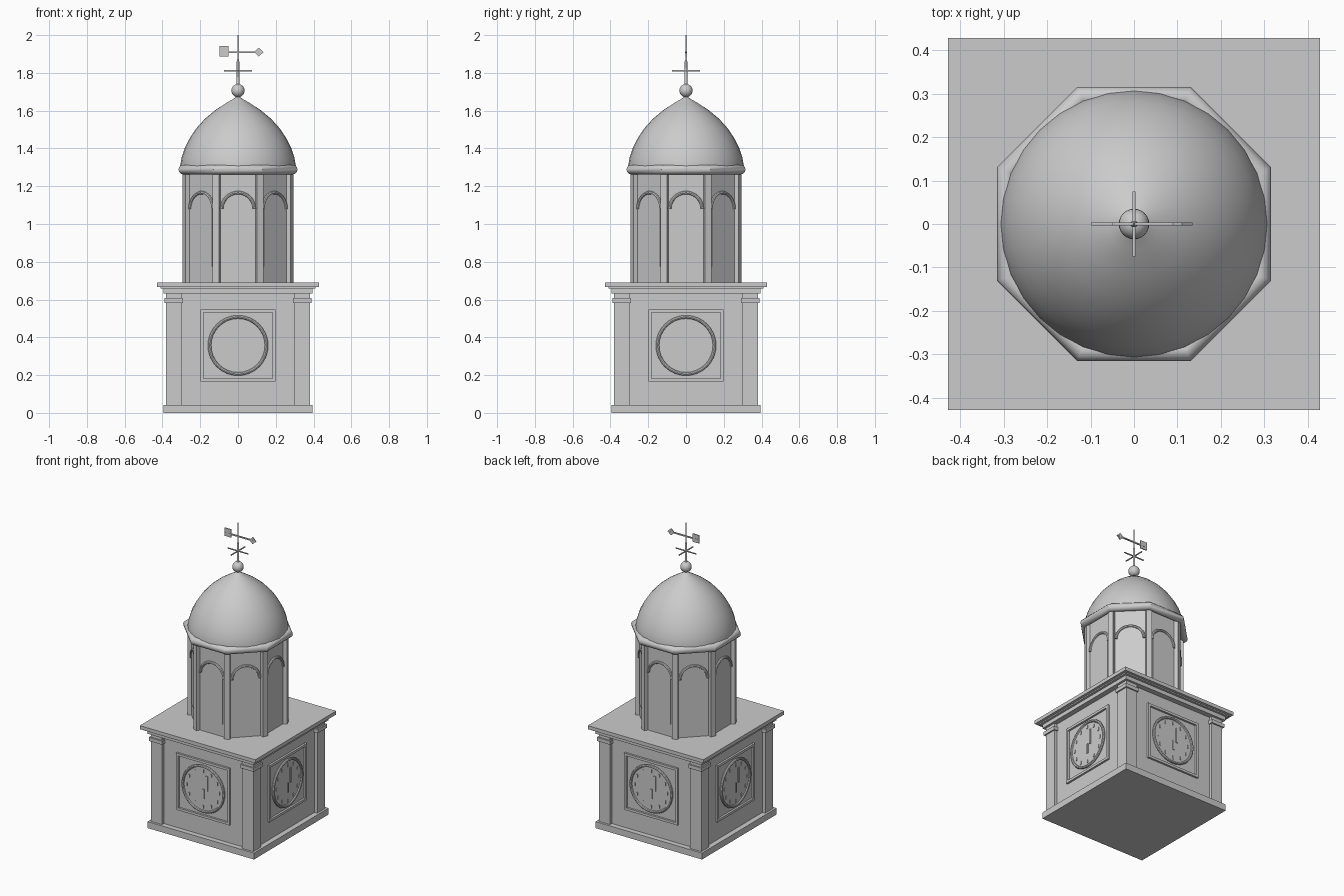
import bpy, bmesh
from math import pi, sin, cos, radians
from mathutils import Matrix, Vector

if "Cube" in bpy.data.objects:
    bpy.data.objects.remove(bpy.data.objects["Cube"])


def finish(name, bm, smooth=False):
    bmesh.ops.recalc_face_normals(bm, faces=bm.faces)
    me = bpy.data.meshes.new(name)
    bm.to_mesh(me)
    bm.free()
    ob = bpy.data.objects.new(name, me)
    bpy.context.collection.objects.link(ob)
    if smooth:
        bpy.ops.object.select_all(action='DESELECT')
        ob.select_set(True)
        bpy.context.view_layer.objects.active = ob
        bpy.ops.object.shade_smooth_by_angle(angle=radians(40))
    return ob


def box(bm, x0, x1, y0, y1, z0, z1, m=Matrix()):
    c = Matrix.Translation(((x0 + x1) / 2, (y0 + y1) / 2, (z0 + z1) / 2))
    s = Matrix.Diagonal((x1 - x0, y1 - y0, z1 - z0, 1))
    bmesh.ops.create_cube(bm, size=1, matrix=m @ c @ s)


def slab(bm, h, z0, z1):
    box(bm, -h, h, -h, h, z0, z1)


def prism(bm, pts, y0, y1, m=Matrix()):
    # extrude an (x, z) outline along y
    a = [bm.verts.new(m @ Vector((x, y0, z))) for x, z in pts]
    f = bm.faces.new(a)
    r = bmesh.ops.extrude_face_region(bm, geom=[f])
    d = m.to_3x3() @ Vector((0, y1 - y0, 0))
    bmesh.ops.translate(bm, vec=d, verts=[v for v in r['geom'] if isinstance(v, bmesh.types.BMVert)])
    bm.faces.new(a) if not f.is_valid else None


def arc_tube(bm, R, r, zc, y, a0, a1, n, m, closed=False):
    # round moulding swept along an arc in the xz plane
    k = 8
    rings = []
    for i in range(n if closed else n + 1):
        a = a0 + (a1 - a0) * i / n
        rings.append([bm.verts.new(m @ Vector((
            (R + r * cos(2 * pi * j / k)) * cos(a), y + r * sin(2 * pi * j / k),
            zc + (R + r * cos(2 * pi * j / k)) * sin(a)))) for j in range(k)])
    for i in range(n):
        p, q = rings[i], rings[(i + 1) % len(rings)]
        for j in range(k):
            bm.faces.new((p[j], p[(j + 1) % k], q[(j + 1) % k], q[j]))
    if not closed:
        bm.faces.new(rings[0])
        bm.faces.new(rings[-1])


def lathe(name, prof, n, turn=0, smooth=True, closed=False):
    bm = bmesh.new()
    rings = [[bm.verts.new((r * cos(turn + 2 * pi * i / n), r * sin(turn + 2 * pi * i / n), z))
              for i in range(n)] for r, z in prof]
    pairs = list(zip(rings, rings[1:])) + ([(rings[-1], rings[0])] if closed else [])
    for p, q in pairs:
        for i in range(n):
            bm.faces.new((p[i], p[(i + 1) % n], q[(i + 1) % n], q[i]))
    if not closed:
        bm.faces.new(rings[0])
        bm.faces.new(rings[-1])
    return finish(name, bm, smooth)


def turn(k, n):
    return Matrix.Rotation(2 * pi * k / n, 4, 'Z')


# square base: body, plinth, cornice
W = 0.36
for name, h, z0, z1 in [("base_body", W, 0, 0.64), ("plinth", 0.395, 0, 0.043),
                        ("cornice_lower", 0.395, 0.632, 0.66), ("cornice_middle", 0.41, 0.658, 0.668),
                        ("cornice_top", 0.428, 0.666, 0.69)]:
    bm = bmesh.new()
    slab(bm, h, z0, z1)
    finish(name, bm)

# corner pilasters with caps
pil, caps = bmesh.new(), bmesh.new()
for k in range(4):
    box(pil, 0.297, 0.38, -0.38, -0.297, 0.04, 0.635, turn(k, 4))
    box(caps, 0.29, 0.389, -0.389, -0.29, 0.583, 0.607, turn(k, 4))
finish("corner_pilasters", pil)
finish("pilaster_caps", caps)

# clocks on four sides
CZ = 0.357
frame, dial, rim, marks, hands = (bmesh.new() for _ in range(5))
for k in range(4):
    m = turn(k, 4)
    for s in (-1, 1):
        x = sorted((s * 0.182, s * 0.198))
        box(frame, *x, -W - 0.013, -W + 0.005, 0.168, 0.548, m)
        z = sorted((CZ + s * 0.174, CZ + s * 0.19))
        box(frame, -0.198, 0.198, -W - 0.013, -W + 0.005, *z, m)
    circ = [(0.15 * cos(2 * pi * i / 32), CZ + 0.15 * sin(2 * pi * i / 32)) for i in range(32)]
    prism(dial, circ, -W - 0.008, -W + 0.004, m)
    arc_tube(rim, 0.151, 0.009, CZ, -W - 0.008, 0, 2 * pi, 32, m, True)
    for i in range(12):
        a = 2 * pi * i / 12
        c = m @ Matrix.Translation((0.12 * cos(a), 0, CZ + 0.12 * sin(a)))
        box(marks, -0.004, 0.004, -W - 0.012, -W - 0.004, -0.011, 0.011, c)
    box(hands, -0.003, 0.008, -W - 0.014, -W - 0.004, 0.293, CZ, m)
    box(hands, 0.022, 0.034, -W - 0.014, -W - 0.004, 0.35, 0.45, m)
finish("clock_frames", frame)
finish("clock_dials", dial)
finish("clock_rims", rim, True)
finish("hour_marks", marks)
finish("clock_hands", hands)

# octagonal belfry
A = 0.27
C = A / cos(pi / 8)
lathe("belfry_wall", [(C, 0.68), (C, 1.28)], 8, pi / 8, False)
cols, panels, arches = bmesh.new(), bmesh.new(), bmesh.new()
for k in range(8):
    box(cols, -0.018, 0.018, -C - 0.017, -C + 0.017, 0.685, 1.275, turn(k + 0.5, 8))
    m = turn(k, 8)
    pts = [(-0.078, 0.775), (0.078, 0.775)]
    pts += [(0.078 * cos(pi * i / 16), 1.08 + 0.078 * sin(pi * i / 16)) for i in range(17)]
    prism(panels, pts, -A - 0.004, -A + 0.01, m)
    arc_tube(arches, 0.086, 0.009, 1.08, -A - 0.003, 0, pi, 16, m)
finish("belfry_columns", cols)
finish("arched_windows", panels)
finish("window_arches", arches, True)

# rounded octagonal moulding, dome and finial
lathe("eave_moulding", [(0.316 + 0.025 * cos(2 * pi * i / 12), 1.288 + 0.025 * sin(2 * pi * i / 12))
                        for i in range(12)], 8, pi / 8, True, True)
lathe("dome", [(0.306, 1.28), (0.306, 1.31), (0.299, 1.35), (0.283, 1.40), (0.258, 1.45), (0.222, 1.505),
               (0.175, 1.557), (0.12, 1.603), (0.06, 1.642), (0.025, 1.662), (0.008, 1.675)], 32)
bm = bmesh.new()
bmesh.ops.create_uvsphere(bm, u_segments=24, v_segments=12, radius=0.035,
                          matrix=Matrix.Translation((0, 0, 1.706)))
finish("finial_ball", bm, True)
lathe("vane_pole", [(0.008, 1.67), (0.007, 1.86), (0.004, 1.87), (0.002, 2.0)], 10)

# weather vane
bm = bmesh.new()
box(bm, -0.075, 0.075, -0.003, 0.003, 1.808, 1.814)
box(bm, -0.003, 0.003, -0.075, 0.075, 1.808, 1.814)
finish("direction_arms", bm)
bm = bmesh.new()
box(bm, -0.09, 0.12, -0.004, 0.004, 1.906, 1.914)
box(bm, -0.099, -0.05, -0.003, 0.003, 1.888, 1.942)
prism(bm, [(0.085, 1.91), (0.11, 1.887), (0.135, 1.91), (0.11, 1.933)], -0.003, 0.003)
finish("vane_arrow", bm)
